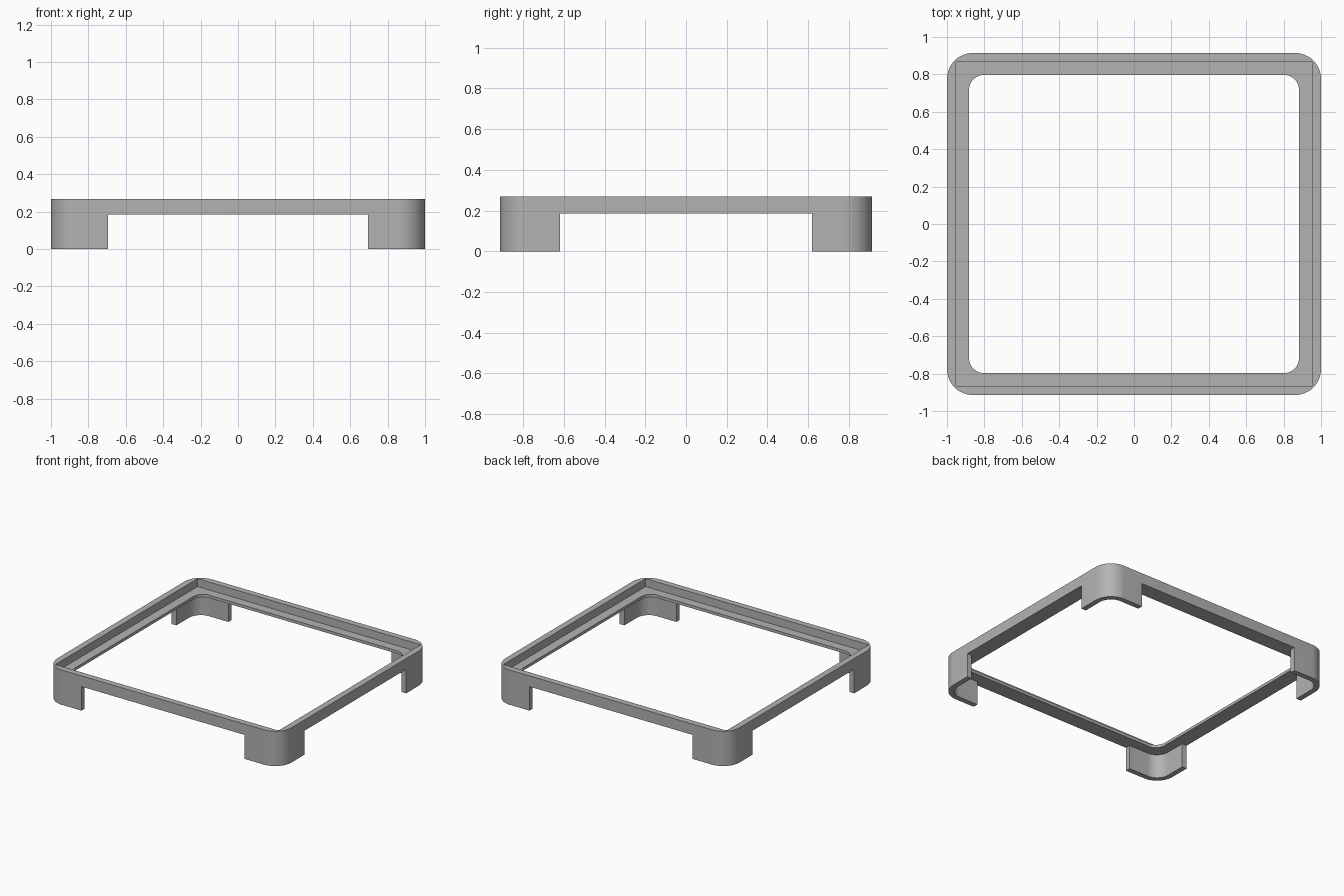
import bpy, bmesh
from math import sin, cos, pi, radians

if "Cube" in bpy.data.objects:
    bpy.data.objects.remove(bpy.data.objects["Cube"], do_unlink=True)

HALF_X, HALF_Y = 1.0, 0.915
TOP, RING_BOTTOM, LEDGE = 0.268, 0.185, 0.207
OUTER_R, LEG_THICK = 0.14, 0.04
SEGMENTS = 12

grey = bpy.data.materials.new("plain_grey")
grey.use_nodes = True
grey.diffuse_color = (0.45, 0.45, 0.45, 1)
grey.node_tree.nodes["Principled BSDF"].inputs["Base Color"].default_value = grey.diffuse_color


def corner_arc(hx, hy, r, quadrant=0):
    """Points of one rounded corner, counter-clockwise."""
    sx = 1 if quadrant in (0, 3) else -1
    sy = 1 if quadrant in (0, 1) else -1
    angles = [(quadrant + i / SEGMENTS) * pi / 2 for i in range(SEGMENTS + 1)]
    return [(sx * (hx - r) + r * cos(a), sy * (hy - r) + r * sin(a)) for a in angles]


def rounded_rect(inset, r):
    return [p for q in range(4) for p in corner_arc(HALF_X - inset, HALF_Y - inset, r, q)]


def finish(bm, name):
    bmesh.ops.remove_doubles(bm, verts=bm.verts, dist=1e-5)
    bmesh.ops.recalc_face_normals(bm, faces=bm.faces)
    mesh = bpy.data.meshes.new(name)
    bm.to_mesh(mesh)
    bm.free()
    mesh.materials.append(grey)
    obj = bpy.data.objects.new(name, mesh)
    bpy.context.collection.objects.link(obj)
    bpy.ops.object.select_all(action="DESELECT")
    obj.select_set(True)
    bpy.context.view_layer.objects.active = obj
    bpy.ops.object.shade_smooth_by_angle(angle=radians(30))
    return obj


# Frame: rounded ring with a square-cornered recess and an inner ledge
bm = bmesh.new()
outer, recess, opening = rounded_rect(0, OUTER_R), rounded_rect(0.048, 0), rounded_rect(0.118, 0.08)
section = [(outer, RING_BOTTOM), (outer, TOP), (recess, TOP),
           (recess, LEDGE), (opening, LEDGE), (opening, RING_BOTTOM)]
loops = [[bm.verts.new((x, y, z)) for x, y in pts] for pts, z in section]
for k, a in enumerate(loops):
    b = loops[(k + 1) % len(loops)]
    for i in range(len(a)):
        j = (i + 1) % len(a)
        bm.faces.new((a[i], a[j], b[j], b[i]))
finish(bm, "frame")

# Corner legs: one thin curved wall, mirrored to all four corners
LEG_X, LEG_Y = 0.695, 0.62
t = LEG_THICK
outside = [(HALF_X, LEG_Y)] + corner_arc(HALF_X, HALF_Y, OUTER_R) + [(LEG_X, HALF_Y)]
inside = [(HALF_X - t, LEG_Y)] + corner_arc(HALF_X - t, HALF_Y - t, OUTER_R - t) + [(LEG_X, HALF_Y - t)]
bm = bmesh.new()
rows = [[bm.verts.new((x, y, z)) for x, y in pts]
        for pts, z in ((outside, 0), (outside, RING_BOTTOM), (inside, RING_BOTTOM), (inside, 0))]
for k, a in enumerate(rows):
    b = rows[(k + 1) % 4]
    for i in range(len(a) - 1):
        bm.faces.new((a[i], a[i + 1], b[i + 1], b[i]))
for end in (0, -1):
    bm.faces.new([row[end] for row in rows])
legs = finish(bm, "corner_legs")
mirror = legs.modifiers.new("four_corners", "MIRROR")
mirror.use_axis = (True, True, False)
mirror.use_mirror_merge = False
